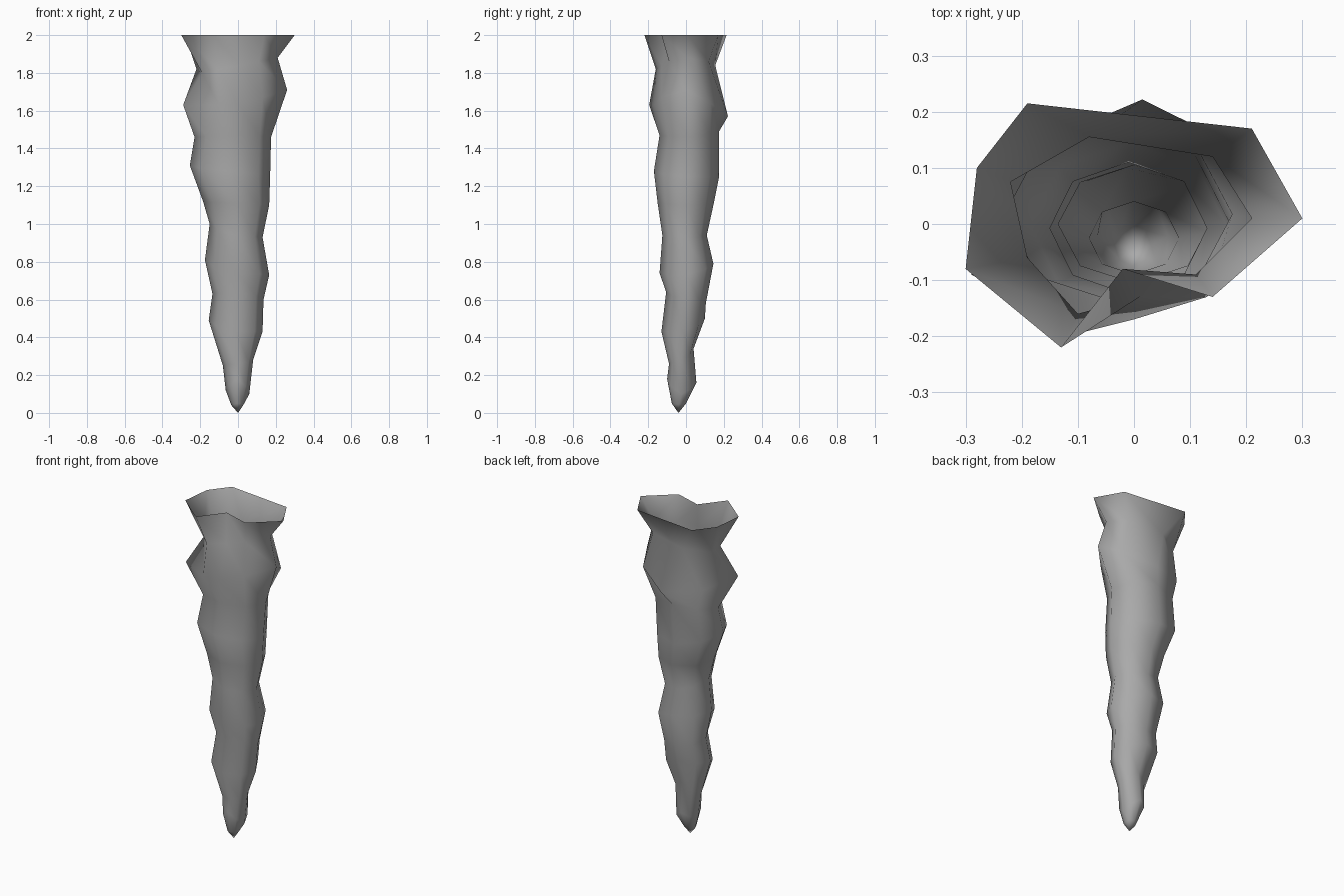
import bpy, bmesh, math

if "Cube" in bpy.data.objects:
    bpy.data.objects.remove(bpy.data.objects["Cube"])

grey = bpy.data.materials.new("stone grey")
grey.diffuse_color = (0.4, 0.4, 0.4, 1)
grey.use_nodes = True
grey.node_tree.nodes["Principled BSDF"].inputs["Base Color"].default_value = grey.diffuse_color

# Three irregular upper rings: height, then eight plan points from the right, anticlockwise
upper = [
    (2.00, [(.30, .01), (.21, .17), (-.19, .215), (-.28, .10),
            (-.30, -.08), (-.13, -.22), (-.02, -.08), (.14, -.13)]),
    (1.84, [(.21, .01), (.14, .12), (-.08, .155), (-.22, .075),
            (-.19, -.06), (-.10, -.16), (.01, -.13), (.11, -.09)]),
    (1.63, [(.26, .00), (.20, .13), (.015, .222), (-.20, .13),
            (-.29, -.09), (-.10, -.195), (0, -.17), (.13, -.13)]),
]
upper_tilt = [(0, 0, 0, 0), (.04, 0, -.04, 0), (.08, -.06, 0, 0)]  # right, back, left, front

# Lower rings: (reach, height) at right, back, left, front
lower = [
    ((.175, 1.46), (.175, 1.49), (-.23, 1.46), (-.14, 1.47)),
    ((.17, 1.25), (.175, 1.25), (-.255, 1.31), (-.17, 1.28)),
    ((.165, 1.10), (.145, 1.10), (-.185, 1.12), (-.15, 1.11)),
    ((.13, .93), (.11, .94), (-.15, 1.00), (-.125, .94)),
    ((.165, .73), (.145, .79), (-.175, .81), (-.14, .74)),
    ((.135, .60), (.105, .58), (-.135, .63), (-.105, .64)),
    ((.13, .43), (.10, .50), (-.155, .49), (-.13, .43)),
    ((.08, .28), (.04, .34), (-.08, .25), (-.09, .26)),
    ((.06, .10), (.055, .16), (-.065, .12), (-.10, .18)),
    ((.03, .045), (.00, .05), (-.035, .04), (-.075, .05)),
]


def blend_height(heights, a):
    """Height around a tilted ring, blended between its four sides."""
    c, s = math.cos(a), math.sin(a)
    return (heights[0 if c > 0 else 2] * c * c
            + heights[1 if s > 0 else 3] * s * s)


bm = bmesh.new()
rings = []
for (z, pts), tilt in zip(upper, upper_tilt):
    rings.append([bm.verts.new((x, y, z + blend_height(tilt, i * math.pi / 4)))
                  for i, (x, y) in enumerate(pts)])

for sides in lower:
    right, back, left, front = (s[0] for s in sides)
    heights = [s[1] for s in sides]
    cx, cy = (right + left) / 2, (back + front) / 2
    rx, ry = (right - left) / 2, (back - front) / 2
    ring = []
    for i in range(8):
        a = i * math.pi / 4
        ring.append(bm.verts.new((cx + rx * math.cos(a), cy + ry * math.sin(a),
                                  blend_height(heights, a))))
    rings.append(ring)

# Walls, open at the rim, closing to a point at the bottom
for a, b in zip(rings, rings[1:]):
    for i in range(8):
        j = (i + 1) % 8
        bm.faces.new((a[i], b[i], b[j], a[j]))
tip = bm.verts.new((0, -.04, 0))
for i in range(8):
    bm.faces.new((rings[-1][i], tip, rings[-1][(i + 1) % 8]))
bmesh.ops.recalc_face_normals(bm, faces=bm.faces)
# Outward normals on the walls
if sum(f.normal.dot((f.calc_center_median().x, f.calc_center_median().y, 0)) for f in bm.faces) < 0:
    bmesh.ops.reverse_faces(bm, faces=bm.faces)
for f in bm.faces:
    f.smooth = True

mesh = bpy.data.meshes.new("stalactite")
bm.to_mesh(mesh)
bm.free()
mesh.materials.append(grey)
bpy.context.collection.objects.link(bpy.data.objects.new("stalactite", mesh))
